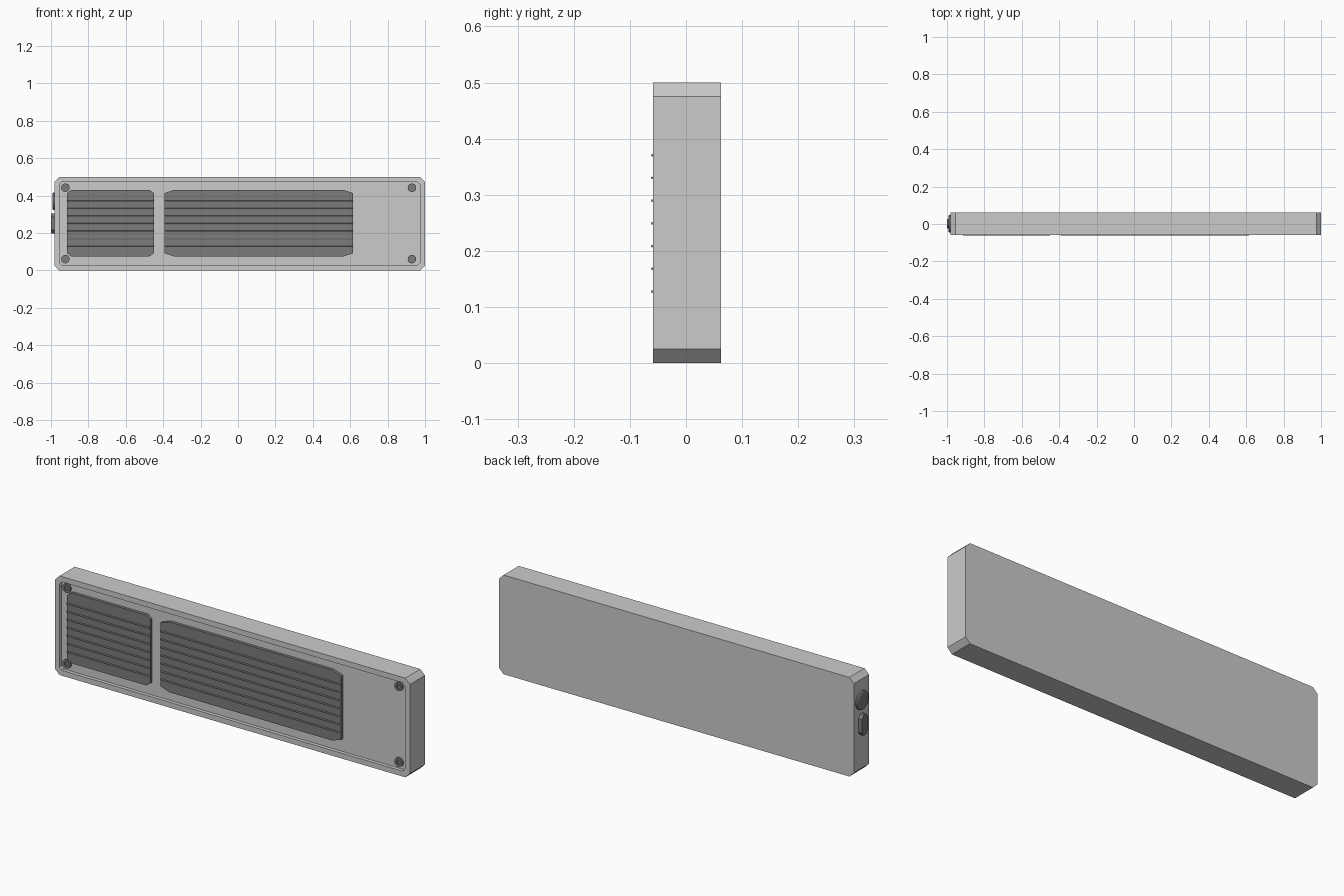
import bpy, bmesh, math
from mathutils import Matrix

if "Cube" in bpy.data.objects:
    bpy.data.objects.remove(bpy.data.objects["Cube"])

dark = bpy.data.materials.new("dark_grey")
dark.diffuse_color = (0.2, 0.2, 0.2, 1)
dark.use_nodes = True
dark.node_tree.nodes["Principled BSDF"].inputs["Base Color"].default_value = dark.diffuse_color


def finish(name, bm, mat=None):
    bmesh.ops.recalc_face_normals(bm, faces=bm.faces[:])
    me = bpy.data.meshes.new(name)
    bm.to_mesh(me)
    bm.free()
    ob = bpy.data.objects.new(name, me)
    bpy.context.collection.objects.link(ob)
    if mat:
        me.materials.append(mat)
    return ob


def octagon(x0, x1, z0, z1, cx, cz):
    return [(x0 + cx, z0), (x1 - cx, z0), (x1, z0 + cz), (x1, z1 - cz),
            (x1 - cx, z1), (x0 + cx, z1), (x0, z1 - cz), (x0, z0 + cz)]


def ring(bm, pts, y):
    return [bm.verts.new((x, y, z)) for x, z in pts]


def bridge(bm, a, b):
    n = len(a)
    for i in range(n):
        bm.faces.new((a[i], a[(i + 1) % n], b[(i + 1) % n], b[i]))


def loft(name, rings, mat=None):
    """Skin a stack of (outline, y) rings and cap both ends."""
    bm = bmesh.new()
    rs = [ring(bm, p, y) for p, y in rings]
    for a, b in zip(rs, rs[1:]):
        bridge(bm, a, b)
    bm.faces.new(rs[0])
    bm.faces.new(rs[-1])
    return finish(name, bm, mat)


def circle(cx, cz, r, n, start=0.0):
    return [(cx + r * math.cos(start + 2 * math.pi * i / n),
             cz + r * math.sin(start + 2 * math.pi * i / n)) for i in range(n)]


# Chamfered case with a shallow recessed front
FRONT, BACK, FLOOR = -0.059, 0.062, -0.041
outer = octagon(-0.98, 1.0, 0, 0.5, 0.025, 0.025)
inner = octagon(-0.955, 0.972, 0.027, 0.473, 0.014, 0.014)
loft("case", [(outer, BACK), (outer, FRONT), (inner, FRONT), (inner, FLOOR)])

# Two grilles, each a raised panel with thin tilted slats
for name, x0, x1, cx in (("small_grille", -0.915, -0.45, 0.023),
                         ("large_grille", -0.393, 0.615, 0.05)):
    pts = octagon(x0, x1, 0.075, 0.43, cx, 0.017)
    loft(name, [(pts, FLOOR + 0.002), (pts, -0.056)], dark)
    for i in range(7):
        bm = bmesh.new()
        bmesh.ops.create_cube(bm, size=1, matrix=(
            Matrix.Translation(((x0 + x1) / 2, -0.056, 0.129 + 0.0405 * i))
            @ Matrix.Rotation(math.radians(20), 4, 'X')
            @ Matrix.Diagonal((x1 - x0, 0.012, 0.004, 1))))
        finish(f"{name}_slat_{i + 1}", bm, dark)

# Corner screws with hexagonal sockets
for i, (x, z) in enumerate([(-0.923, 0.06), (0.93, 0.06), (-0.923, 0.442), (0.93, 0.442)]):
    rim, sock = circle(x, z, 0.023, 12), circle(x, z, 0.011, 12)
    loft(f"screw_{i + 1}", [(rim, FLOOR + 0.002), (rim, -0.05), (sock, -0.05), (sock, -0.044)], dark)


# Left end: round knob and pill-shaped switch, built facing -y then turned to -x
def turn_to_side(ob, x, y):
    ob.data.transform(Matrix.Translation((x, y, 0)) @ Matrix.Rotation(-math.pi / 2, 4, 'Z'))


knob = circle(0, 0.37, 0.047, 24)
knob_top = circle(0, 0.37, 0.041, 24)
turn_to_side(loft("knob", [(knob, 0.004), (knob, -0.008), (knob_top, -0.012)], dark), -0.98, 0.0015)
pill = octagon(-0.025, 0.025, 0.198, 0.303, 0.016, 0.018)
turn_to_side(loft("switch", [(pill, 0.004), (pill, -0.02)], dark), -0.98, 0.0015)
